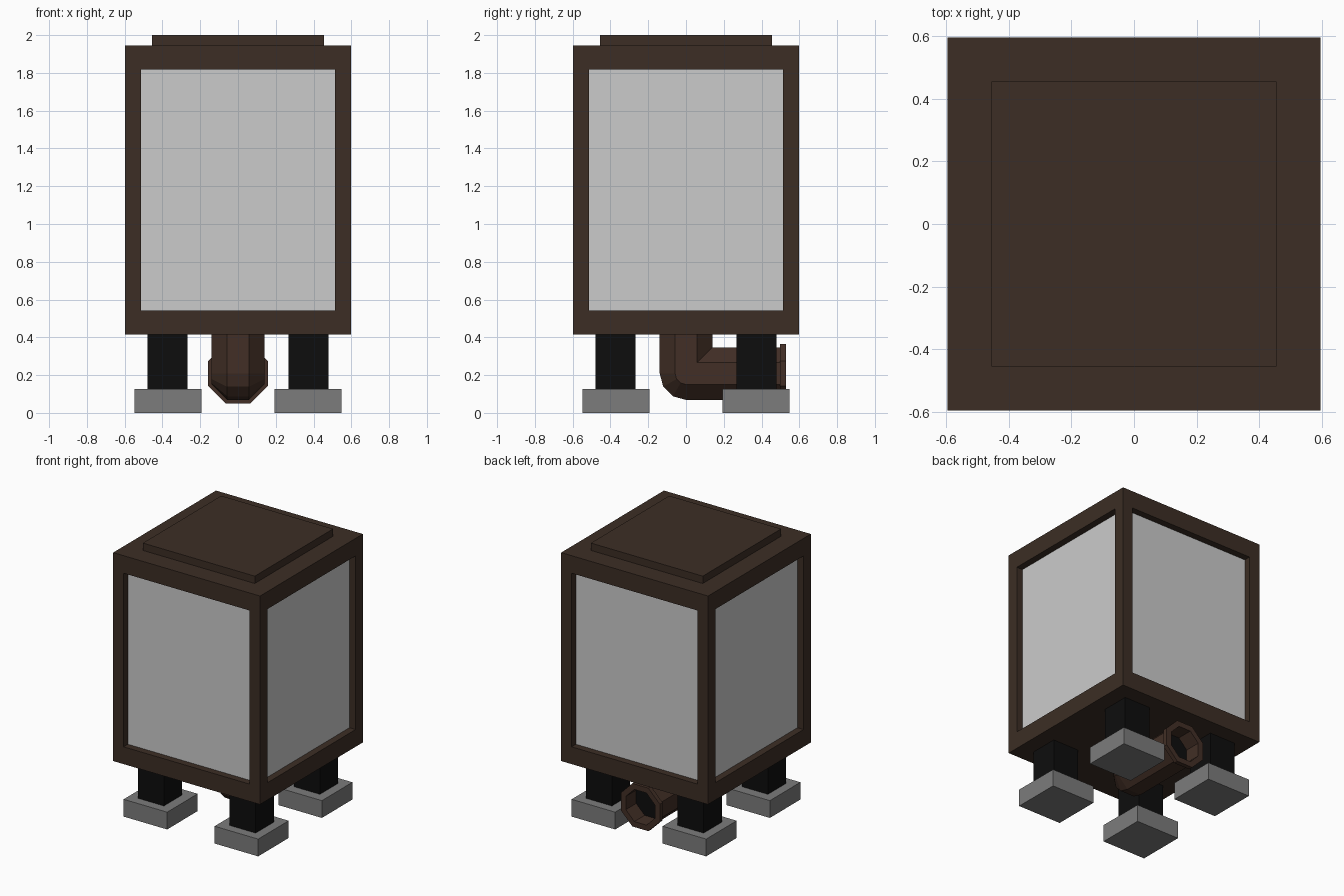
import bpy, bmesh, math
from mathutils import Vector

if "Cube" in bpy.data.objects:
    bpy.data.objects.remove(bpy.data.objects["Cube"])


def mat(name, r, g, b):
    m = bpy.data.materials.new(name)
    m.diffuse_color = (r, g, b, 1)
    m.use_nodes = True
    m.node_tree.nodes["Principled BSDF"].inputs["Base Color"].default_value = m.diffuse_color
    return m


BROWN = mat("dark_brown", 0.045, 0.027, 0.018)
PIPE = mat("pipe_brown", 0.054, 0.028, 0.019)
WHITE = mat("panel_light_grey", 0.60, 0.60, 0.60)
GREY = mat("foot_grey", 0.20, 0.20, 0.20)
BLACK = mat("leg_black", 0.004, 0.004, 0.004)


def finish(bm, name, *mats):
    bmesh.ops.recalc_face_normals(bm, faces=bm.faces)
    me = bpy.data.meshes.new(name)
    bm.to_mesh(me)
    bm.free()
    for m in mats:
        me.materials.append(m)
    ob = bpy.data.objects.new(name, me)
    bpy.context.collection.objects.link(ob)
    return ob


def box_bm(lo, hi):
    bm = bmesh.new()
    bmesh.ops.create_cube(bm, size=1)
    for v in bm.verts:
        v.co = Vector([l + (c + 0.5) * (h - l) for l, h, c in zip(lo, hi, v.co)])
    return bm


def box(name, lo, hi, m):
    return finish(box_bm(lo, hi), name, m)


# Lantern body with a recessed light panel on each side
H, Z0, Z1 = 0.597, 0.414, 1.946
bm = box_bm((-H, -H, Z0), (H, H, Z1))
bm.normal_update()
sides = [f for f in bm.faces if abs(f.normal.z) < 0.5]
bmesh.ops.inset_individual(bm, faces=sides, thickness=0.119)
for f in sides:
    for v in f.verts:
        v.co.z = 0.541 if v.co.z < 1 else 1.817
for f in sides:
    n = f.normal.copy()
    new = bmesh.ops.extrude_discrete_faces(bm, faces=[f])["faces"][0]
    new.material_index = 1
    bmesh.ops.translate(bm, verts=new.verts, vec=-n * 0.05)
finish(bm, "lantern_body", BROWN, WHITE)

# Raised lid plate
box("top_plate", (-0.455, -0.455, Z1), (0.455, 0.455, 2.0), BROWN)

# Four legs with square feet
for sx, nx in ((-1, "left"), (1, "right")):
    for sy, ny in ((-1, "front"), (1, "back")):
        for part, c, h, z0, z1, m in (("leg", 0.373, 0.106, 0.127, Z0, BLACK),
                                      ("foot", 0.37, 0.177, 0.0, 0.127, GREY)):
            box(f"{ny}_{nx}_{part}", (sx * c - h, sy * c - h, z0),
                (sx * c + h, sy * c + h, z1), m)

# Octagonal elbow pipe: down from the body, then out of the back
CZ, R = 0.208, 0.139
END, LIP, BORE = 0.53, 0.158, 0.118


def octagon(r):
    k = r / math.cos(math.pi / 8)
    return [(k * math.cos((i + 0.5) * math.pi / 4),
             k * math.sin((i + 0.5) * math.pi / 4)) for i in range(8)]


def flat_ring(r, y):
    return [(a, y, CZ - b) for a, b in octagon(r)]


rings = [[(a, -b, Z0) for a, b in octagon(R)]]
for i in range(4):                      # rounded outside, mitred inside
    t = i * math.pi / 6
    rings.append([(a, -b * math.cos(t), CZ - b * math.sin(t)) if b > 0
                  else (a, -b, CZ - b) for a, b in octagon(R)])
rings += [flat_ring(R, 0.498), flat_ring(LIP, 0.498), flat_ring(LIP, END),
          flat_ring(BORE, END), flat_ring(BORE, END - 0.12)]
bm = bmesh.new()
vr = [[bm.verts.new(p) for p in ring] for ring in rings]
for r0, r1 in zip(vr, vr[1:]):
    for i in range(8):
        j = (i + 1) % 8
        bm.faces.new((r0[i], r0[j], r1[j], r1[i]))
bm.faces.new(vr[0])
bm.faces.new(vr[-1]).material_index = 1   # dark bottom of the bore
bmesh.ops.remove_doubles(bm, verts=bm.verts, dist=0.0005)
finish(bm, "elbow_pipe", PIPE, BLACK)
